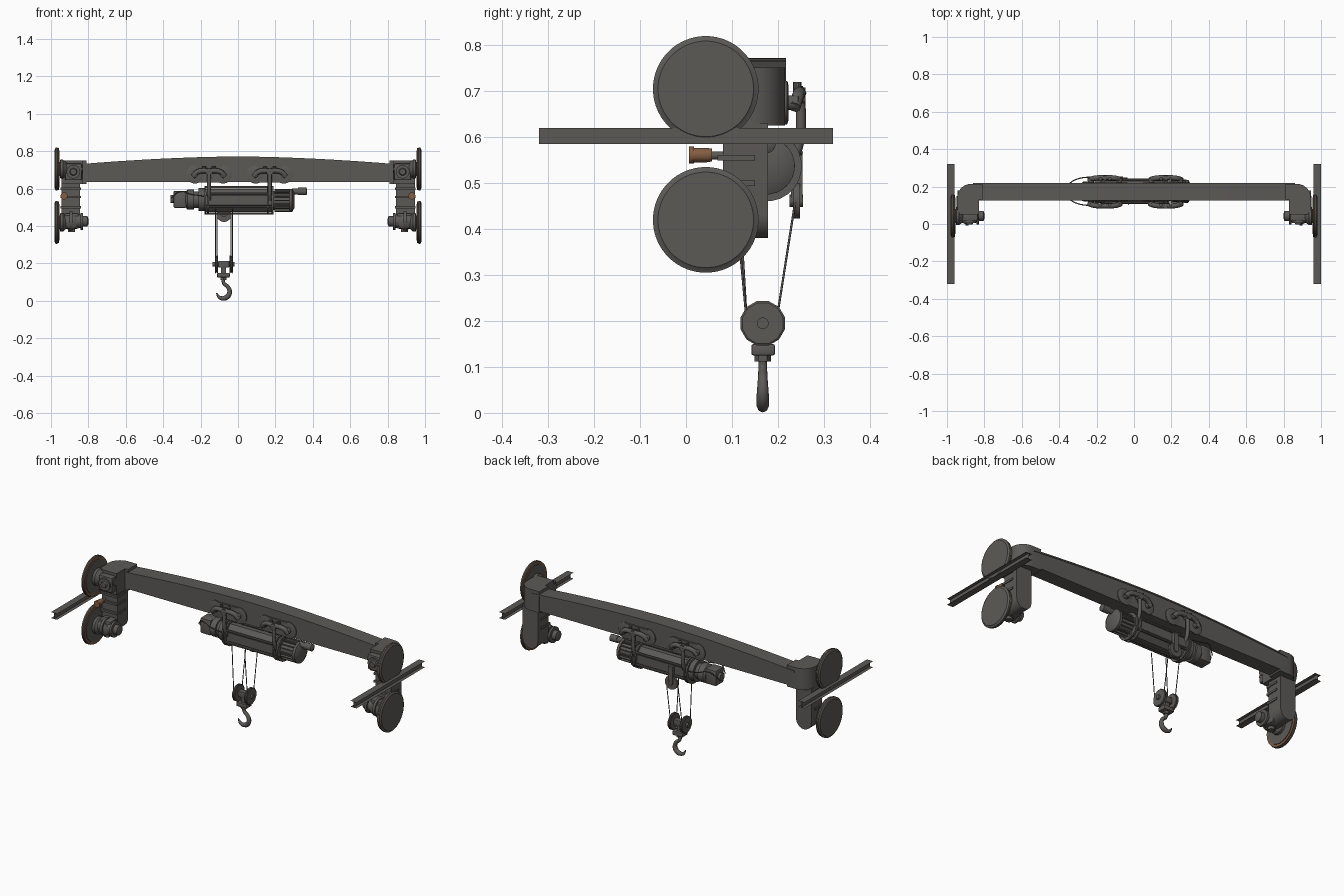
import bpy, bmesh, math
from mathutils import Vector, Matrix

cube = bpy.data.objects.get("Cube")
if cube:
    bpy.data.objects.remove(cube)


def material(name, rgb):
    m = bpy.data.materials.new(name)
    m.use_nodes = True
    m.diffuse_color = (*rgb, 1)
    m.node_tree.nodes["Principled BSDF"].inputs["Base Color"].default_value = (*rgb, 1)
    return m


GREY = material("dark grey steel", (0.108, 0.102, 0.094))
BROWN = material("copper brown", (0.23, 0.11, 0.055))


def finish(name, bm, mat, smooth=True):
    bmesh.ops.recalc_face_normals(bm, faces=bm.faces)
    me = bpy.data.meshes.new(name)
    bm.to_mesh(me)
    bm.free()
    ob = bpy.data.objects.new(name, me)
    bpy.context.collection.objects.link(ob)
    me.materials.append(mat)
    if smooth:
        bpy.ops.object.select_all(action='DESELECT')
        ob.select_set(True)
        bpy.context.view_layer.objects.active = ob
        bpy.ops.object.shade_smooth_by_angle(angle=math.radians(35))
    return ob


def box(name, lo, hi, bevel=0, mat=GREY):
    lo, hi = Vector(lo), Vector(hi)
    bm = bmesh.new()
    bmesh.ops.create_cube(bm, size=1)
    for v in bm.verts:
        v.co = Vector([(a + b) / 2 + c * abs(b - a) for a, b, c in zip(lo, hi, v.co)])
    if bevel:
        bmesh.ops.bevel(bm, geom=bm.edges[:], offset=bevel, segments=2, affect='EDGES', profile=0.5)
    return finish(name, bm, mat)


def lathe(name, axis, base, steps, sides=24, mat=GREY):
    """Solid of revolution: steps are (distance along axis, radius)."""
    bm = bmesh.new()
    turn = Vector((0, 0, 1)).rotation_difference(Vector(axis)).to_matrix()
    rings = []
    for d, r in steps:
        rings.append([bm.verts.new(Vector(base) + turn @ Vector((
            r * math.cos(math.tau * (i + .5) / sides),
            r * math.sin(math.tau * (i + .5) / sides), d))) for i in range(sides)])
    for a, b in zip(rings, rings[1:]):
        for i in range(sides):
            j = (i + 1) % sides
            bm.faces.new((a[i], a[j], b[j], b[i]))
    bm.faces.new(rings[0])
    bm.faces.new(rings[-1])
    return finish(name, bm, mat)


def rod(name, axis, base, r, length, sides=16, mat=GREY):
    return lathe(name, axis, base, [(0, r), (length, r)], sides, mat)


def prism(name, outline, offset):
    bm = bmesh.new()
    f = bm.faces.new([bm.verts.new(p) for p in outline])
    new = bmesh.ops.extrude_face_region(bm, geom=[f])["geom"]
    bmesh.ops.translate(bm, vec=offset, verts=[v for v in new if isinstance(v, bmesh.types.BMVert)])
    return finish(name, bm, GREY)


def tube(name, pts, r, radii=None, smooth=False, squash=None):
    cu = bpy.data.curves.new(name, 'CURVE')
    cu.dimensions = '3D'
    cu.bevel_depth = r
    cu.bevel_resolution = 2
    cu.use_fill_caps = True
    cu.resolution_u = 5
    sp = cu.splines.new('BEZIER' if smooth else 'POLY')
    knots = sp.bezier_points if smooth else sp.points
    knots.add(len(pts) - 1)
    for i, p in enumerate(pts):
        knots[i].co = p if smooth else (*p, 1)
        knots[i].radius = radii[i] if radii else 1
        if smooth:
            knots[i].handle_left_type = knots[i].handle_right_type = 'AUTO'
    cu.materials.append(GREY)
    ob = bpy.data.objects.new(name, cu)
    bpy.context.collection.objects.link(ob)
    return ob


# Main girder with an arched top and a thin cover plate
N = 16
xs = [-0.86 + 1.72 * i / N for i in range(N + 1)]
arch = lambda x: 0.772 - 0.042 * (abs(x) / 0.86) ** 1.7
prism("girder", [(-0.86, 0.13, 0.635), (0.86, 0.13, 0.635)] + [(x, 0.13, arch(x) - .006) for x in reversed(xs)], (0, 0.084, 0))
prism("girder_cover", [(x, 0.126, arch(x) - .008) for x in xs] + [(x, 0.126, arch(x)) for x in reversed(xs)], (0, 0.092, 0))

X, Y, Z = (1, 0, 0), (0, 1, 0), (0, 0, 1)
for s in (-1, 1):
    side = "left" if s > 0 else "right"
    # Rounded elbow turning the girder end forward
    curve = [(s * (0.87 + .075 * math.sin(a)), 0.14 + .075 * math.cos(a)) for a in [math.pi / 2 * i / 8 for i in range(9)]]
    plan = [(s * 0.83, 0.05), (s * 0.83, 0.13), (s * 0.81, 0.13), (s * 0.81, 0.215)] + curve + [(s * 0.945, 0.05)]
    prism(side + "_elbow", [(x, y, 0.625) for x, y in plan], (0, 0, 0.11))
    prism(side + "_elbow_cap", [(x, y, 0.735) for x, y in plan], (0, 0, 0.016))
    # Leg with rounded foot
    foot = [(s * 0.895 + .05 * math.cos(a), 0.08, 0.43 + .05 * math.sin(a)) for a in [math.pi + math.pi * i / 10 for i in range(11)]]
    prism(side + "_leg", foot + [(s * .895 + .05, 0.08, 0.63), (s * .895 - .05, 0.08, 0.63)], (0, 0.098, 0))
    for z in (0.60, 0.555, 0.50):
        box(side + "_leg_rib", (s * .84, .068, z - .006), (s * .95, .15, z + .006))
    # Grooved wheels with copper inner rims
    for level, z in (("upper", 0.705), ("lower", 0.42)):
        name = side + "_" + level
        lathe(name + "_wheel", (s, 0, 0), (s * .963, .043, z), [(0, .112), (.004, .115), (.012, .115), (.016, .106), (.018, .104)], 48)
        rod(name + "_wheel_rim", (s, 0, 0), (s * .958, .043, z), .112, .006, 48, BROWN)
        rod(name + "_wheel_inner_face", (s, 0, 0), (s * .954, .043, z), .098, .006, 48)
        rod(name + "_axle", (s, 0, 0), (s * .83, .043, z), .022, .13)
        lathe(name + "_hub", (s, 0, 0), (s * .915, .043, z), [(0, .032), (.02, .05), (.035, .05), (.04, .03)])
    # Upper front bearing and lower drive motor
    box(side + "_upper_housing", (s * .835, .015, .645), (s * .925, .06, .735), .008)
    lathe(side + "_upper_bearing", (0, -1, 0), (s * .88, .018, .69), [(0, .036), (.012, .036), (.012, .02), (.022, .016)])
    lathe(side + "_drive_motor", (s, 0, 0), (s * .80, .043, .425), [(0, .014), (.005, .028), (.03, .028), (.03, .046), (.042, .046), (.042, .036), (.085, .036), (.085, .052), (.1, .052), (.1, .038), (.13, .038)])
    box(side + "_drive_gearbox", (s * .85, .02, .385), (s * .93, .11, .47), .012)
    lathe(side + "_drive_cap", (0, -1, 0), (s * .89, .03, .42), [(0, .036), (.018, .036), (.03, .014)])
    rod(side + "_drive_foot", Z, (s * .89, .05, .368), .02, .03)
    # Copper buffer between the wheels
    lathe(side + "_buffer", (0, -1, 0), (s * .93, .057, .561), [(0, .014), (.012, .016), (.04, .016), (.04, .019), (.05, .019)], 16, BROWN)
    rod(side + "_buffer_rod", Y, (s * .93, .055, .56), .009, .095)
    # Runway rail made of thin open plates
    bm = bmesh.new()
    for a, b in (((.96, .62), (1, .62)), ((.96, .585), (1, .585)), ((.98, .585), (.98, .62))):
        bm.faces.new([bm.verts.new((s * x, y, z)) for (x, z), y in ((a, -.32), (b, -.32), (b, .32), (a, .32))])
    finish(side + "_rail", bm, GREY, False)

# Trolley wheels and hanger arms on both faces of the girder
for face, y, d in (("front", .13, -1), ("back", .214, 1)):
    for cx in (-.155, .17):
        for k in (-.075, .075):
            lathe(face + "_trolley_wheel", (0, d, 0), (cx + k, y, .675), [(0, .048), (.006, .048), (.009, .038), (.009, .016), (.03, .016), (.034, .010)])
        box(face + "_trolley_plate", (cx - .075, y, .633), (cx + .075, y + d * .008, .72))
        tube(face + "_trolley_yoke", [(cx - .085, y + d * .022, .665), (cx - .06, y + d * .03, .69), (cx, y + d * .034, .695), (cx + .06, y + d * .03, .69), (cx + .085, y + d * .022, .665)], .014, smooth=True)
        tube(face + "_hanger", [(cx, y + d * .03, .71), (cx, y + d * .036, .65), (cx, y + d * .03, .58), (cx, y + d * .01, .54)], .011, smooth=True)
        rod(face + "_hanger_bolt", (0, d, 0), (cx, y + d * .02, .69), .018, .026)
        for k in (-.025, .025):
            rod(face + "_hanger_stud", Z, (cx + k, y + d * .028, .69), .009, .03, 10)

# Hoist body: drum casing, flanges, tie bars
HY, HZ = .175, .537
rod("hoist_drum", X, (-.18, HY, HZ), .066, .37, 8)
for x in (-.18, -.165, .155, .18):
    rod("hoist_flange", X, (x, HY, HZ), .077, .009, 24)
for i in range(6):
    a = math.tau * (i + .5) / 6
    rod("hoist_tie_bar", X, (-.18, HY + .07 * math.cos(a), HZ + .07 * math.sin(a)), .007, .37, 8)
# Finned motor end
lathe("hoist_motor", X, (.19, HY, HZ), [(0, .052), (.085, .052), (.085, .062), (.1, .062), (.112, .04)])
for i in range(16):
    a = math.tau * i / 16
    fin = box("motor_fin", (.195, -.003, .045), (.28, .003, .062))
    fin.matrix_world = Matrix.Translation((0, HY, HZ)) @ Matrix.Rotation(a, 4, 'X')
lathe("motor_brake", X, (.29, HY, .585), [(0, .016), (.03, .016), (.03, .02), (.075, .02), (.08, .012)])
# Gearbox end
lathe("hoist_gearbox", X, (-.28, HY, HZ + .004), [(0, .042), (.01, .054), (.045, .054), (.045, .044), (.07, .044), (.07, .062), (.1, .062)])
box("hoist_control_box", (-.345, HY - .038, .497), (-.275, HY + .038, .588), .008)
rod("hoist_end_knob", X, (-.36, HY, .545), .022, .02)
for y, e in ((.14, .10), (.21, .25)):
    tube("control_cable", [(-.355, y, .55), (-.31, (y + e) / 2 + (e - y) * .2, .585), (-.25, e, .57), (-.18, e, .56)], .003, smooth=True)

# Fixed sheave behind the drum
rod("fixed_sheave", Y, (-.075, .234, .462), .04, .014, 20)
rod("fixed_sheave_pin", Y, (-.075, .225, .462), .014, .03, 12)
box("fixed_sheave_bracket", (-.09, .228, .46), (-.06, .254, .56))

# Ropes
for x, top, low in ((-.12, (.115, .49), (.132, .2)), (-.03, (.105, .49), (.132, .2)),
                    (-.113, (.238, .462), (.2, .22)), (-.037, (.238, .462), (.2, .22))):
    tube("rope", [(x, *top), (x, *low)], .0024)

# Hook block
for x in (-.124, -.046):
    lathe("hook_sheave", X, (x, .167, .195), [(0, .046), (.003, .05), (.007, .046), (.011, .046), (.015, .05), (.018, .046)], 12)
rod("hook_block_axle", X, (-.136, .167, .195), .013, .118, 12)
box("hook_block_body", (-.106, .15, .178), (-.046, .184, .214), .004)
box("hook_block_neck", (-.09, .155, .14), (-.065, .179, .18))
box("hook_crosshead", (-.112, .142, .125), (-.044, .194, .15), .005)
rod("hook_nut", Z, (-.078, .167, .112), .018, .02, 6)
tube("hook", [(-.078, .167, .125), (-.076, .167, .095), (-.052, .167, .072), (-.046, .167, .04),
              (-.068, .167, .016), (-.098, .167, .018), (-.115, .167, .042)], .012,
     [.8, .8, .9, 1.1, 1.15, .8, .25], smooth=True)
